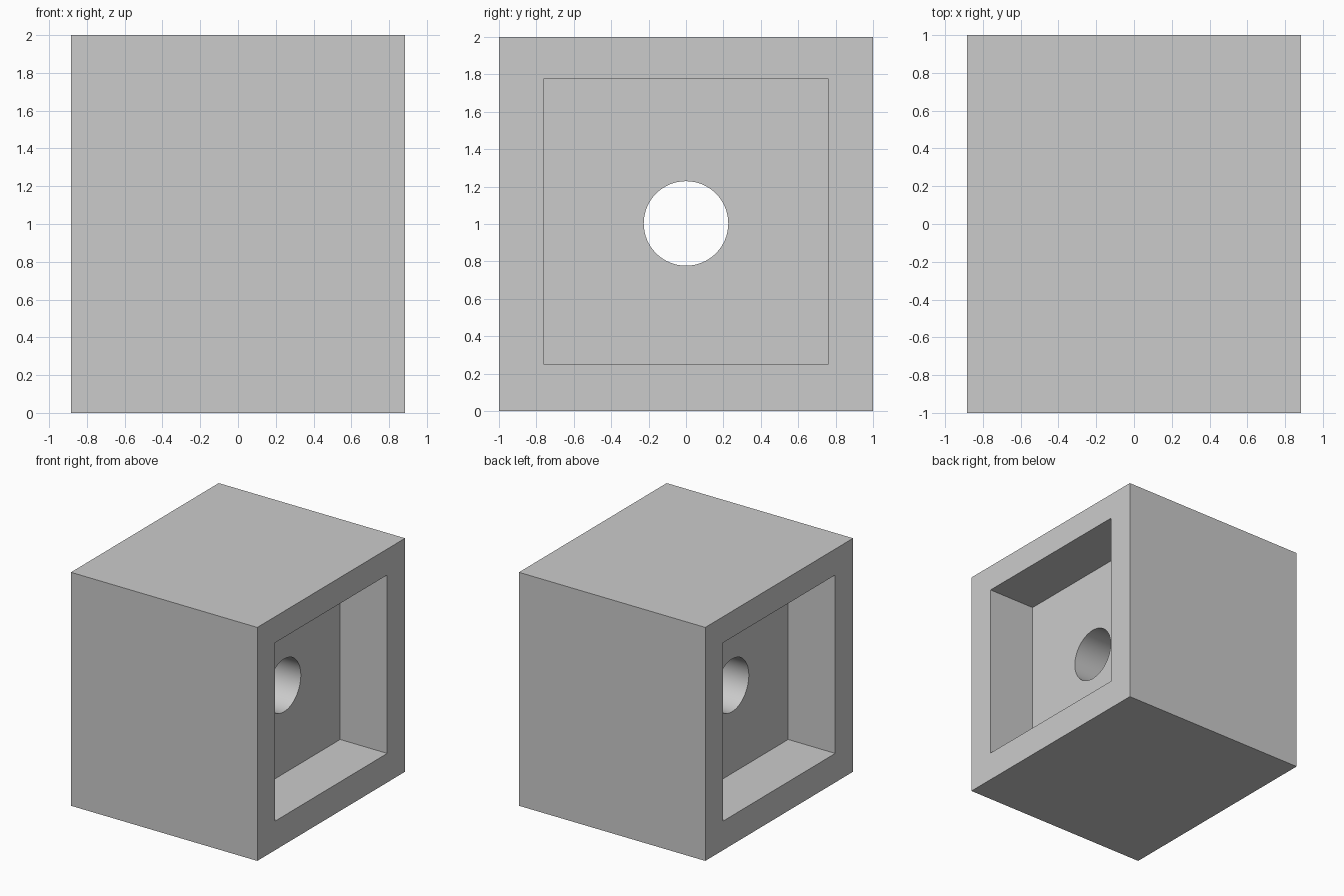
import bpy
import bmesh
from math import radians
from mathutils import Matrix

cube = bpy.data.objects.get("Cube")
if cube:
    bpy.data.objects.remove(cube, do_unlink=True)

HALF_X = 0.883      # half width of the block
WEB_X = 0.437       # half thickness of the inner wall
POCKET = 0.759      # half width of the side pockets
POCKET_Z = (0.249, 1.777)
HOLE_R = 0.226

grey = bpy.data.materials.new("light grey")
grey.use_nodes = True
colour = (0.6, 0.6, 0.6, 1)
grey.diffuse_color = colour
grey.node_tree.nodes["Principled BSDF"].inputs["Base Color"].default_value = colour


def box(name, x, y, z):
    """Box spanning the given (low, high) ranges."""
    bm = bmesh.new()
    size = [b - a for a, b in (x, y, z)]
    centre = [(a + b) / 2 for a, b in (x, y, z)]
    bmesh.ops.create_cube(bm, size=1, matrix=Matrix.Translation(centre) @ Matrix.Diagonal((*size, 1)))
    return finish(name, bm)


def finish(name, bm):
    mesh = bpy.data.meshes.new(name)
    bm.to_mesh(mesh)
    bm.free()
    mesh.materials.append(grey)
    obj = bpy.data.objects.new(name, mesh)
    bpy.context.collection.objects.link(obj)
    return obj


# Main block
block = box("block", (-HALF_X, HALF_X), (-1, 1), (0, 2))

# Square pockets on both sides
cutters = [
    box(side + "_pocket_cutter", sorted((s * WEB_X, s * 1.2)), (-POCKET, POCKET), POCKET_Z)
    for side, s in (("left", 1), ("right", -1))
]

# Round hole through the inner wall
bm = bmesh.new()
bmesh.ops.create_cone(
    bm, cap_ends=True, segments=64, radius1=HOLE_R, radius2=HOLE_R, depth=1.2,
    matrix=Matrix.Translation((0, 0, 1.003)) @ Matrix.Rotation(radians(90), 4, "Y"))
cutters.append(finish("hole_cutter", bm))

# Cut the block
bpy.ops.object.select_all(action="DESELECT")
block.select_set(True)
bpy.context.view_layer.objects.active = block
for cutter in cutters:
    mod = block.modifiers.new(cutter.name, "BOOLEAN")
    mod.operation = "DIFFERENCE"
    mod.solver = "EXACT"
    mod.object = cutter
    bpy.ops.object.modifier_apply(modifier=mod.name)
for cutter in cutters:
    bpy.data.objects.remove(cutter, do_unlink=True)

bpy.ops.object.shade_smooth_by_angle(angle=radians(30))
